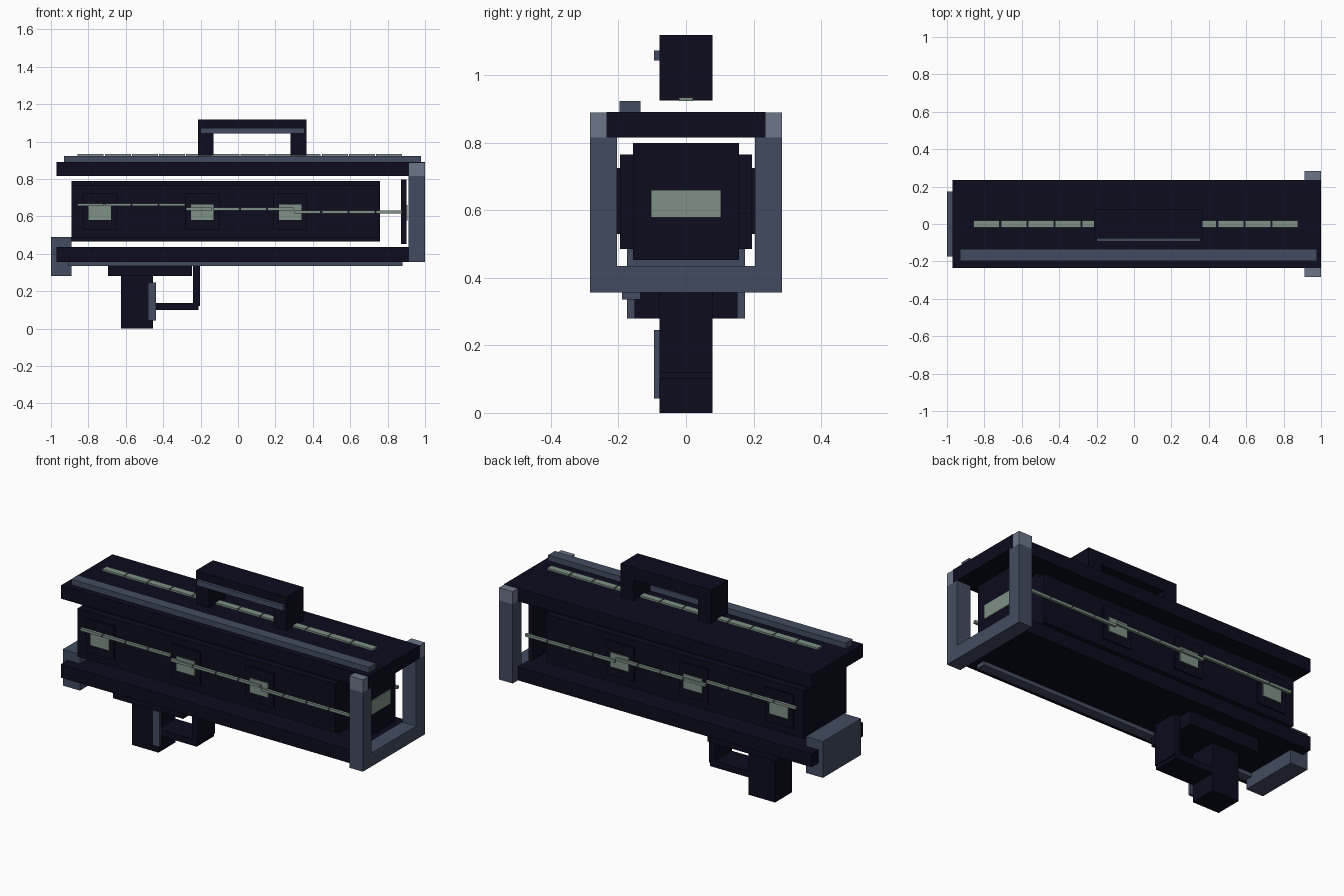
import bpy


def material(name, rgb):
    m = bpy.data.materials.new(name)
    m.diffuse_color = (*rgb, 1.0)
    return m


NAVY = material("dark_navy", (0.0035, 0.0035, 0.013))
SLATE = material("slate", (0.055, 0.071, 0.115))
PALE = material("pale_slate", (0.15, 0.18, 0.25))
GREEN = material("grey_green", (0.21, 0.285, 0.24))


def box(name, x, y, z, mat):
    """Box spanning the (low, high) range on each axis."""
    bpy.ops.mesh.primitive_cube_add(size=1, location=[sum(r) / 2 for r in (x, y, z)])
    ob = bpy.context.object
    ob.name = name
    ob.scale = [r[1] - r[0] for r in (x, y, z)]
    bpy.ops.object.transform_apply(location=False, rotation=False, scale=True)
    ob.data.materials.append(mat)
    return ob


def side_range(side, near, far):
    return tuple(sorted((side * near, side * far)))


GRIP_Y = (-0.078, 0.078)

# Top and bottom plates with their offset rails
box("top_plate", (-0.97, 1.0), (-0.236, 0.236), (0.815, 0.891), NAVY)
box("bottom_plate", (-0.97, 0.915), (-0.236, 0.236), (0.357, 0.435), NAVY)
box("top_rail", (-0.93, 0.978), (-0.197, -0.135), (0.89, 0.923), SLATE)
box("bottom_rail", (-0.91, 0.88), (-0.19, -0.135), (0.335, 0.358), SLATE)

# Muzzle frame: posts, sill and corner caps around the top plate
box("frame_sill", (0.912, 0.999), (-0.284, 0.284), (0.357, 0.435), SLATE)
for s in (-1, 1):
    box("frame_post", (0.912, 0.999), side_range(s, 0.204, 0.284), (0.435, 0.815), SLATE)
    box("frame_cap", (0.912, 0.999), side_range(s, 0.236, 0.284), (0.815, 0.889), PALE)

# Rear butt block
box("butt_block", (-1.0, -0.89), (-0.175, 0.175), (0.28, 0.49), SLATE)

# Floating core, with stepped side panels
box("core", (-0.89, 0.76), (-0.155, 0.155), (0.465, 0.79), NAVY)
box("core_side_panels", (-0.89, 0.76), (-0.196, 0.196), (0.485, 0.765), NAVY)

# Muzzle plate and its glowing window
box("muzzle_plate", (0.872, 0.90), (-0.157, 0.157), (0.453, 0.798), NAVY)
box("muzzle_window", (0.90, 0.906), (-0.104, 0.104), (0.578, 0.66), GREEN)

# Side mounts, lit patches and segmented strips
PITCH = 0.145
for s in (-1, 1):
    for cx in (-0.74, -0.19, 0.28):
        box("side_mount", (cx - 0.09, cx + 0.09), side_range(s, 0.19, 0.205),
            (0.53, 0.725), NAVY)
        box("side_patch", (cx - 0.06, cx + 0.06), side_range(s, 0.205, 0.211),
            (0.58, 0.664), GREEN)
    for i in range(12):
        x0 = -0.857 + i * PITCH
        z0 = (0.654, 0.631, 0.615)[i // 4]
        box("side_strip", (x0, x0 + 0.139), side_range(s, 0.206, 0.222),
            (z0, z0 + 0.015), GREEN)

# Segmented strip along the top
for i in range(12):
    x0 = -0.857 + i * PITCH
    box("top_strip", (x0, x0 + 0.139), (-0.02, 0.02), (0.923, 0.934), GREEN)

# Carry handle
box("handle_bar", (-0.215, 0.365), GRIP_Y, (1.048, 1.119), NAVY)
for x in ((-0.215, -0.13), (0.282, 0.365)):
    box("handle_leg", x, GRIP_Y, (0.924, 1.048), NAVY)
box("handle_strip", (-0.2, 0.355), (-0.094, -0.078), (1.043, 1.073), SLATE)

# Grip, receiver and trigger guard
box("receiver", (-0.695, -0.245), (-0.152, 0.152), (0.28, 0.357), NAVY)
box("grip", (-0.625, -0.455), GRIP_Y, (0.0, 0.29), NAVY)
box("grip_strip", (-0.482, -0.438), (-0.094, -0.078), (0.043, 0.246), SLATE)
box("guard_bottom", (-0.455, -0.21), GRIP_Y, (0.1, 0.137), NAVY)
box("guard_front", (-0.24, -0.203), GRIP_Y, (0.12, 0.357), NAVY)
